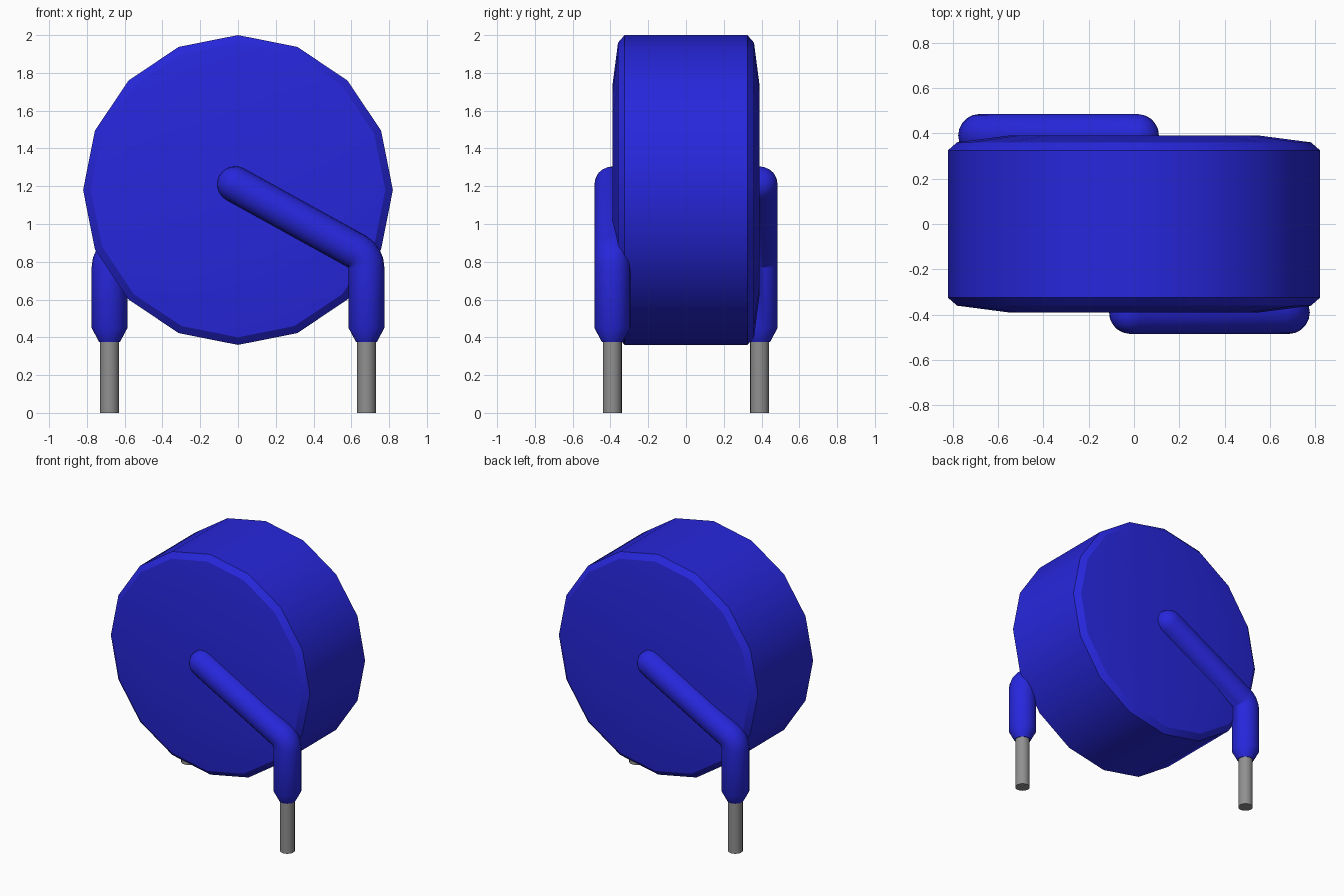
import bpy, bmesh
from math import sin, cos, pi, radians
from mathutils import Vector, Matrix

cube = bpy.data.objects.get("Cube")
if cube:
    bpy.data.objects.remove(cube, do_unlink=True)


def material(name, color):
    m = bpy.data.materials.new(name)
    m.use_nodes = True
    m.diffuse_color = color
    m.node_tree.nodes["Principled BSDF"].inputs["Base Color"].default_value = color
    return m


blue = material("blue coating", (0.02, 0.02, 0.72, 1))
grey = material("grey wire", (0.28, 0.28, 0.28, 1))


def loft(name, rings, sides, mat, turn=0):
    """Skin round sections given as (centre, heading in the xz plane, radius)."""
    bm = bmesh.new()
    loops = []
    for centre, a, r in rings:
        n = Vector((-sin(a), 0, cos(a)))
        side = Vector((0, 1, 0))
        loops.append([bm.verts.new(centre + r * (cos(t) * n + sin(t) * side))
                      for t in (2 * pi * i / sides for i in range(sides))])
    for p, q in zip(loops, loops[1:]):
        for i in range(sides):
            j = (i + 1) % sides
            bm.faces.new((p[i], p[j], q[j], q[i]))
    bm.faces.new(loops[0])
    bm.faces.new(loops[-1])
    bmesh.ops.remove_doubles(bm, verts=bm.verts, dist=0.0005)
    bmesh.ops.recalc_face_normals(bm, faces=bm.faces)
    return finish(name, bm, mat, Matrix.Rotation(turn, 4, "Z"))


def finish(name, bm, mat, matrix):
    bm.transform(matrix)
    me = bpy.data.meshes.new(name)
    bm.to_mesh(me)
    bm.free()
    me.materials.append(mat)
    ob = bpy.data.objects.new(name, me)
    bpy.context.collection.objects.link(ob)
    bpy.ops.object.select_all(action="DESELECT")
    ob.select_set(True)
    bpy.context.view_layer.objects.active = ob
    bpy.ops.object.shade_smooth_by_angle(angle=radians(32))
    return ob


# Disc body: sixteen-sided, bevelled rim, shallow domed faces
profile = [(-0.39, 0.55), (-0.36, 0.78), (-0.325, 0.82)]
profile += [(-y, r) for y, r in reversed(profile)]
down = -pi / 2
body = loft("disc_body", [(Vector((0, 0, y)), down, r) for y, r in profile], 16, blue)
body.data.transform(Matrix.Translation((0, 0, 1.18)) @ Matrix.Rotation(pi / 2, 4, "X"))

# Coated lead: round tip, slanted run, bend about its inner corner, tapered end
R, Y, X = 0.095, -0.39, 0.68
slant = radians(-29.5)
heading = Vector((cos(slant), 0, sin(slant)))
tip = Vector((-0.015, Y, 1.21))
pivot = Vector((X - R, Y, 0.77))
rings = []
for k in range(6):
    t = pi / 2 * k / 5
    rings.append((tip - heading * R * cos(t), slant, max(R * sin(t), 0.002)))
for k in range(5):
    a = slant + (down - slant) * k / 4
    rings.append((pivot + R * Vector((-sin(a), 0, cos(a))), a, R))
rings += [(Vector((X, Y, 0.45)), down, R), (Vector((X, Y, 0.375)), down, 0.055)]
wire = [(Vector((X, Y, z)), down, 0.05) for z in (0.42, 0)]

# The back lead is the front one turned half way round
for label, turn in (("front", 0), ("back", pi)):
    loft(label + "_coated_lead", rings, 20, blue, turn)
    loft(label + "_bare_wire", wire, 20, grey, turn)
